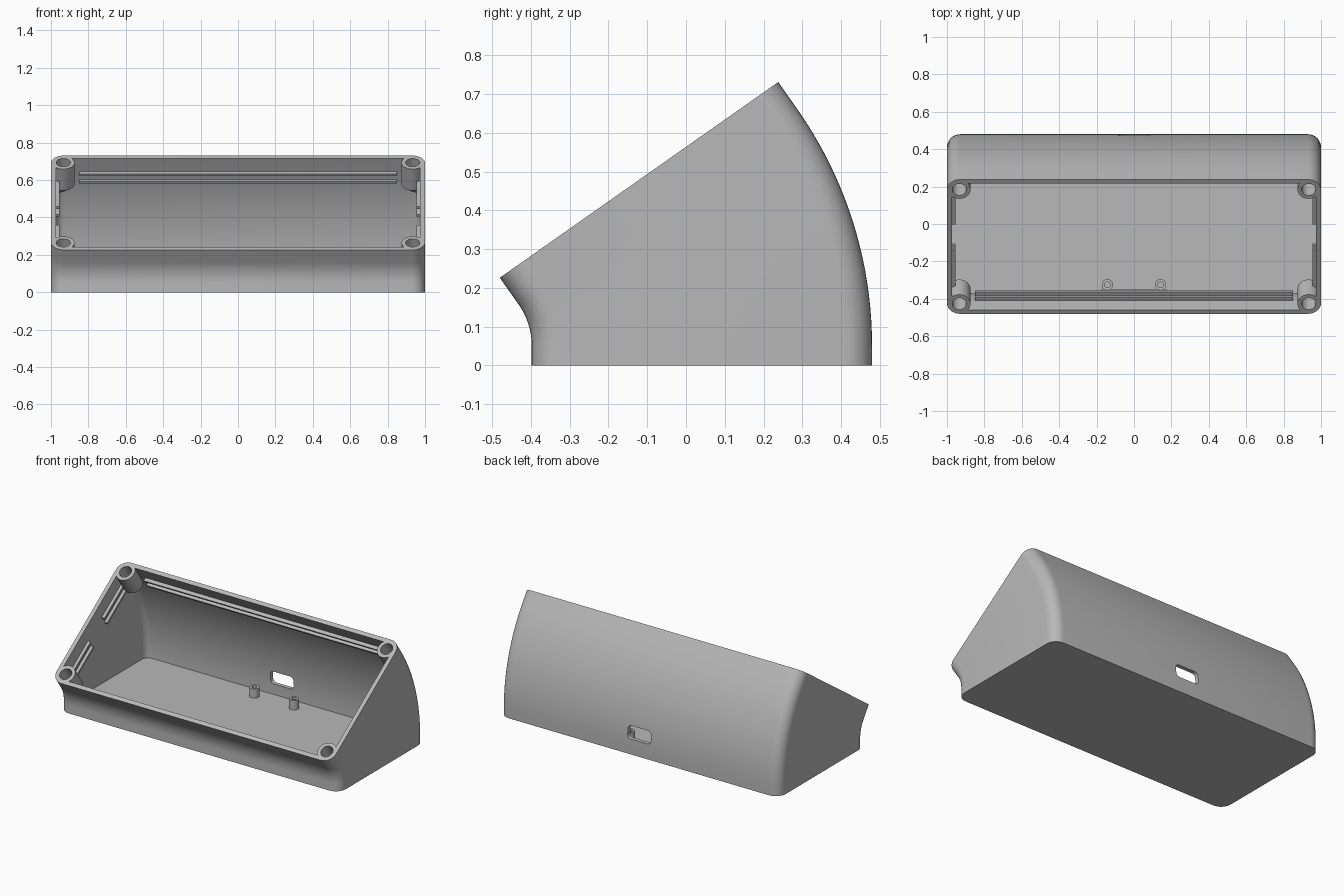
import bpy, bmesh
from math import sin, cos, pi, radians
from mathutils import Matrix, Vector

cube = bpy.data.objects.get("Cube")
if cube:
    bpy.data.objects.remove(cube, do_unlink=True)

TILT = radians(35.1)
HALF_W, HALF_D = 1.0, 0.439      # half size of the swept section
WALL, FLOOR = 0.026, 0.03
FOOT, BEND, LIP = 0.051, 0.184, 0.085   # straight foot, bend radius, straight lip
FRONT = -0.398

grey = bpy.data.materials.new("grey_plastic")
grey.use_nodes = True
colour = (0.48, 0.48, 0.48, 1)
grey.diffuse_color = colour
grey.node_tree.nodes["Principled BSDF"].inputs["Base Color"].default_value = colour


def frame(angle, lift=0.0):
    """Section frame after bending by an angle, then moving along its normal."""
    pivot = Vector((0, FRONT - BEND, FOOT))
    spin = Matrix.Rotation(angle, 4, "X")
    arm = Vector((0, BEND + HALF_D, lift))
    return Matrix.Translation(pivot + spin @ arm) @ spin


RIM = frame(TILT, LIP)


def outline(hw, hd, r, n=8):
    """Rounded rectangle, counter-clockwise."""
    pts = []
    for i, (sx, sy) in enumerate(((1, 1), (-1, 1), (-1, -1), (1, -1))):
        for k in range(n + 1):
            a = (i + k / n) * pi / 2
            pts.append(Vector((sx * (hw - r) + r * cos(a), sy * (hd - r) + r * sin(a), 0)))
    return pts


def finish(bm, name, matrix=None):
    bmesh.ops.recalc_face_normals(bm, faces=bm.faces[:])
    mesh = bpy.data.meshes.new(name)
    bm.to_mesh(mesh)
    bm.free()
    mesh.materials.append(grey)
    obj = bpy.data.objects.new(name, mesh)
    bpy.context.collection.objects.link(obj)
    if matrix:
        obj.matrix_world = matrix
    return obj


def smooth(obj):
    bpy.ops.object.select_all(action="DESELECT")
    obj.select_set(True)
    bpy.context.view_layer.objects.active = obj
    bpy.ops.object.shade_smooth_by_angle(angle=radians(30))


def skin(bm, rings, closed=False):
    """Join a list of equal point rings, capping the ends unless closed."""
    loops = [[bm.verts.new(p) for p in ring] for ring in rings]
    pairs = list(zip(loops, loops[1:]))
    if closed:
        pairs.append((loops[-1], loops[0]))
    for a, b in pairs:
        for i in range(len(a)):
            j = (i + 1) % len(a)
            bm.faces.new((a[i], a[j], b[j], b[i]))
    if not closed:
        bm.faces.new(loops[0][::-1])
        bm.faces.new(loops[-1])


def bar(name, x, y, z, matrix=None):
    """Box from ranges."""
    bm = bmesh.new()
    skin(bm, [[Vector((x[i], y[j], h)) for i, j in ((0, 0), (1, 0), (1, 1), (0, 1))] for h in z])
    return finish(bm, name, matrix)


def circle(x, y, r, z, n=24):
    return [Vector((x + r * cos(2 * pi * k / n), y + r * sin(2 * pi * k / n), z)) for k in range(n)]


# Curved shell: outer skin up to the rim, then inner skin down to the floor
def sweep(inset, start):
    pts = outline(HALF_W - inset, HALF_D - inset, 0.07 - inset)
    frames = [frame(0, start - FOOT)] + [frame(TILT * k / 20) for k in range(21)] + [RIM]
    return [[f @ p for p in pts] for f in frames]


bm = bmesh.new()
skin(bm, sweep(0, 0) + sweep(WALL, FLOOR)[::-1])
shell = finish(bm, "case_shell")

# Cable opening through the back wall
bm = bmesh.new()
hole = outline(0.083, 0.042, 0.025, 4)
skin(bm, [[Vector((p.x, y, 0.14 + p.y)) for p in hole] for y in (0.41, 0.55)])
cutter = finish(bm, "cable_opening_cutter")
cutter.hide_render = True
mod = shell.modifiers.new("cable_opening", "BOOLEAN")
mod.operation, mod.object, mod.solver = "DIFFERENCE", cutter, "EXACT"
bpy.context.view_layer.objects.active = shell
bpy.ops.object.modifier_apply(modifier=mod.name)
bpy.data.objects.remove(cutter, do_unlink=True)
smooth(shell)

# Corner screw posts with blind holes and feet tapering into the corners
for sx, xside in ((1, "left"), (-1, "right")):
    for sy, yside in ((1, "back"), (-1, "front")):
        x, y = sx * 0.934, sy * 0.373
        bm = bmesh.new()
        skin(bm, [circle(x, y, 0.038, -0.13), circle(x, y, 0.038, 0),
                  circle(x, y, 0.06, 0), circle(x, y, 0.06, -0.14),
                  circle(x + sx * 0.03, y + sy * 0.02, 0.02, -0.2)])
        smooth(finish(bm, f"screw_post_{yside}_{xside}", RIM))

# Paired rails forming a groove below the rim
for i, depth in enumerate((-0.10, -0.15)):
    z = (depth, depth + 0.014)
    for s, side in ((1, "back"), (-1, "front")):
        edge = sorted((s * 0.391, s * 0.418))
        bar(f"long_rail_{side}_{i}", (-0.85, 0.85), edge, z, RIM)
    for s, side in ((1, "left"), (-1, "right")):
        edge = sorted((s * 0.955, s * 0.98))
        for t, end in ((1, "back"), (-1, "front")):
            bar(f"end_rail_{side}_{end}_{i}", edge, sorted((t * 0.085, t * 0.325)), z, RIM)

# Circuit board standoffs on the floor
for s, side in ((1, "left"), (-1, "right")):
    for y, end in ((0.37, "back"), (-0.325, "front")):
        x = s * 0.142
        bm = bmesh.new()
        skin(bm, [circle(x, y, r, z) for r, z in
                  ((0.03, 0.025), (0.03, 0.09), (0.015, 0.09), (0.015, 0.04))])
        smooth(finish(bm, f"standoff_{end}_{side}"))

# Board stop at the front and small pad on the floor
bar("board_stop", (-0.175, 0.175), (-0.38, -0.347), (0.02, 0.06))
bar("floor_pad", (-0.083, 0.083), (-0.205, -0.158), (0.025, 0.036))
